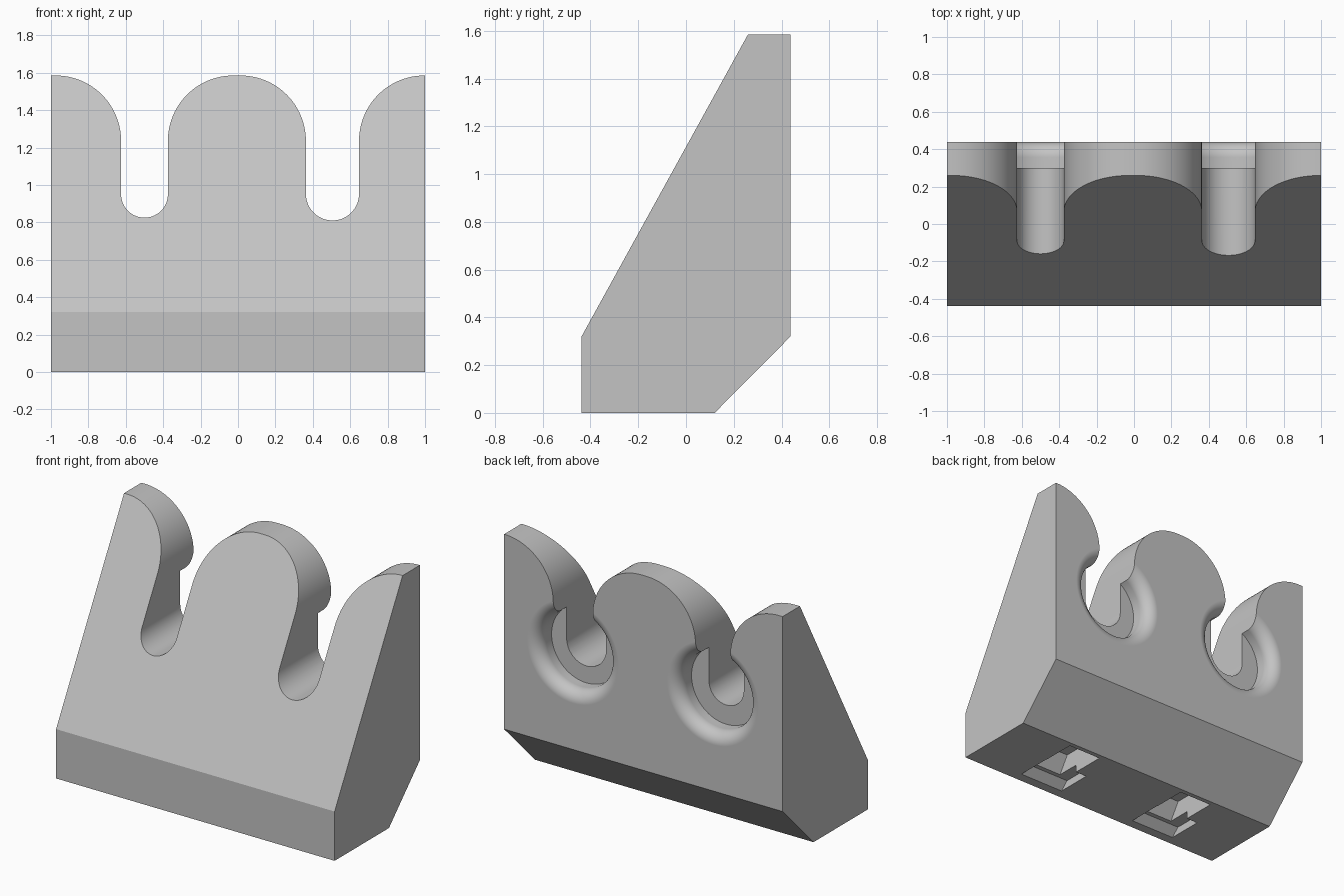
import bpy, bmesh, math
from mathutils import Vector, Matrix

cube = bpy.data.objects.get("Cube")
if cube:
    bpy.data.objects.remove(cube, do_unlink=True)

grey = bpy.data.materials.new("light_grey")
grey.use_nodes = True
grey.diffuse_color = (0.55, 0.55, 0.55, 1)
grey.node_tree.nodes["Principled BSDF"].inputs["Base Color"].default_value = grey.diffuse_color


def finish(name, bm):
    bmesh.ops.recalc_face_normals(bm, faces=bm.faces)
    mesh = bpy.data.meshes.new(name)
    bm.to_mesh(mesh)
    bm.free()
    mesh.materials.append(grey)
    ob = bpy.data.objects.new(name, mesh)
    bpy.context.collection.objects.link(ob)
    return ob


def prism(name, points, sweep):
    """Close a 3D outline and extrude it along a vector."""
    bm = bmesh.new()
    face = bm.faces.new([bm.verts.new(p) for p in points])
    ext = bmesh.ops.extrude_face_region(bm, geom=[face])
    moved = [v for v in ext["geom"] if isinstance(v, bmesh.types.BMVert)]
    bmesh.ops.translate(bm, verts=moved, vec=sweep)
    return finish(name, bm)


def arc(cx, cz, r, start, end, steps=24):
    angles = [math.radians(start + (end - start) * i / steps) for i in range(steps + 1)]
    return [(cx + r * math.cos(a), cz + r * math.sin(a)) for a in angles]


def boolean(target, tool, operation):
    mod = target.modifiers.new(operation.lower(), 'BOOLEAN')
    mod.object = tool
    mod.operation = operation
    mod.solver = 'EXACT'
    bpy.context.view_layer.objects.active = target
    bpy.ops.object.modifier_apply(modifier=mod.name)
    bpy.data.objects.remove(tool, do_unlink=True)


# Front outline: rounded humps with two round-bottomed slots
R, HZ = 0.35, 1.235
outline = [(-1, -0.1), (-1, HZ + R)]
outline += arc(-0.975, HZ, R, 90, 0)
outline += arc(-0.5, 0.95, 0.125, 180, 360, 48)
outline += arc(-0.025, HZ, R, 180, 90)
outline += arc(0.013, HZ, R, 90, 0)
outline += arc(0.505, 0.952, 0.142, 180, 360, 48)
outline += arc(0.997, HZ, R, 180, 90)
outline += [(1, HZ + R), (1, -0.1)]
body = prism("slotted_holder", [(x, -0.6, z) for x, z in outline], (0, 1.2, 0))

# Side outline: sloped front and chamfered lower back
side = [(-0.4375, 0), (0.12, 0), (0.4375, 0.32), (0.4375, 1.7), (0.323, 1.7), (-0.4375, 0.32)]
boolean(body, prism("side_outline", [(-1.2, y, z) for y, z in side], (2.4, 0, 0)), 'INTERSECT')


# Round recess behind each slot, with a rounded rim
def recess(x, z):
    rim = arc(0.33, 0.3575, 0.08, 180, 90, 16)
    profile = [(0, 0.3), (0.25, 0.3)] + rim + [(0.33, 0.6), (0, 0.6)]
    bm = bmesh.new()
    verts = [bm.verts.new((r, y, 0)) for r, y in profile]
    edges = [bm.edges.new(pair) for pair in zip(verts, verts[1:])]
    bmesh.ops.spin(bm, geom=verts + edges, cent=(0, 0, 0), axis=(0, 1, 0),
                   angle=math.tau, steps=72)
    bmesh.ops.remove_doubles(bm, verts=bm.verts, dist=0.0001)
    bmesh.ops.translate(bm, verts=bm.verts, vec=(x, 0, z))
    return finish("recess_cutter", bm)


for x in (-0.5, 0.505):
    boolean(body, recess(x, 0.95), 'DIFFERENCE')


# Mounting pockets underneath: deep channel and a shallow wide mouth with a ramp
def block(x0, x1, yz):
    return prism("pocket_cutter", [(x0, y, z) for y, z in yz], (x1 - x0, 0, 0))


for x in (0.6, -0.3):
    mouth = [(-0.373, 0), (-0.373, -0.1), (-0.135, -0.1), (-0.135, 0.05), (-0.32, 0.05)]
    channel = [(-0.29, -0.1), (0.09, -0.1), (0.09, 0.16), (-0.22, 0.16), (-0.29, 0.05)]
    boolean(body, block(x - 0.325, x, mouth), 'DIFFERENCE')
    boolean(body, block(x - 0.243, x - 0.003, channel), 'DIFFERENCE')

# Smooth the curves and keep the flat faces flat
bpy.ops.object.select_all(action='DESELECT')
body.select_set(True)
bpy.context.view_layer.objects.active = body
bpy.ops.object.shade_smooth_by_angle(angle=math.radians(20))
weighted = body.modifiers.new("flat_face_normals", 'WEIGHTED_NORMAL')
weighted.keep_sharp = True
